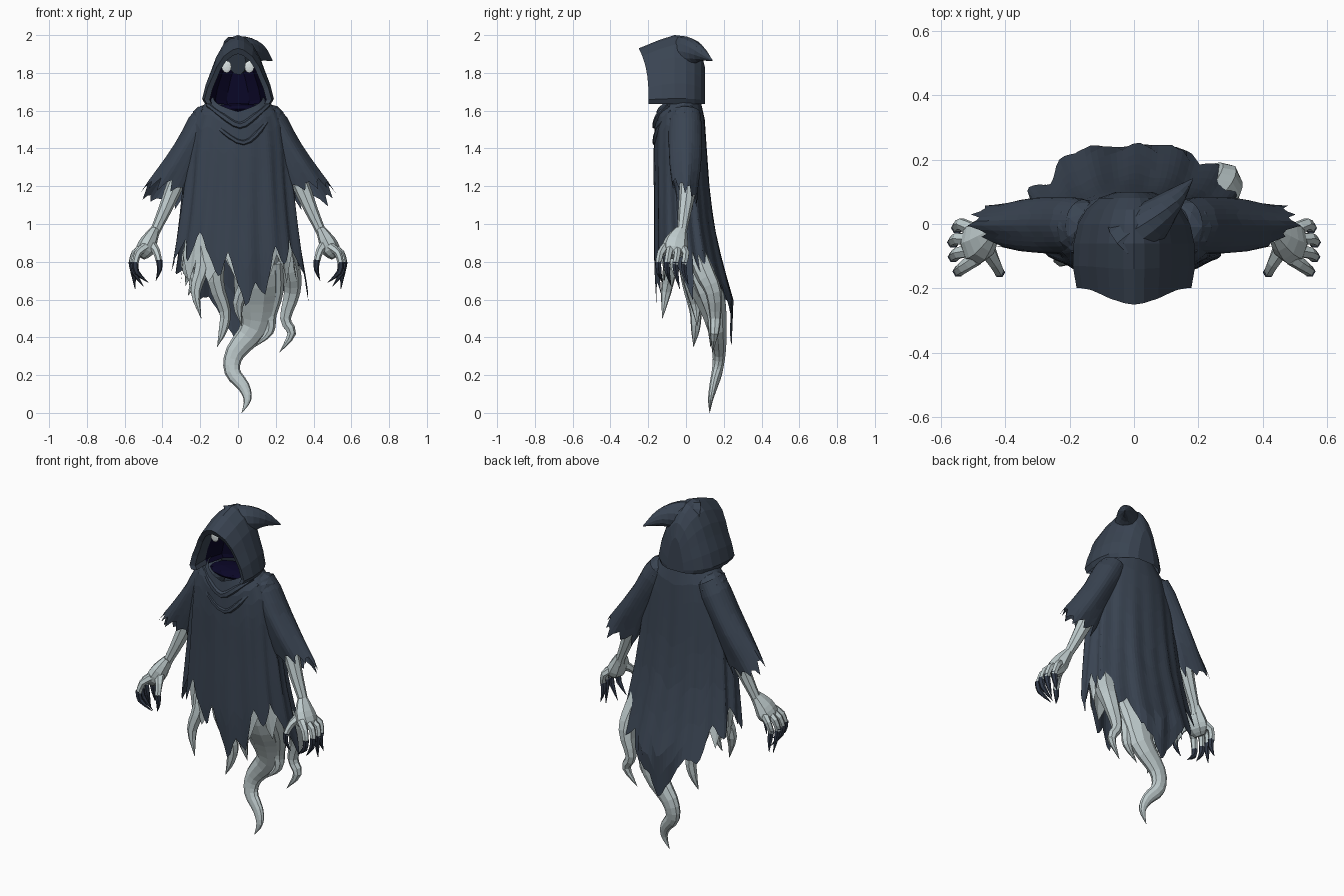
import bpy, bmesh, math, random
from mathutils import Vector

if "Cube" in bpy.data.objects:
    bpy.data.objects.remove(bpy.data.objects["Cube"])

random.seed(4)


def material(name, rgb):
    m = bpy.data.materials.new(name)
    m.diffuse_color = (*rgb, 1)
    m.use_nodes = True
    m.node_tree.nodes["Principled BSDF"].inputs["Base Color"].default_value = m.diffuse_color
    return m


CLOTH = material("slate cloth", (0.042, 0.058, 0.085))
PALE = material("pale flesh", (0.52, 0.60, 0.61))
CLAW = material("dark claw", (0.030, 0.040, 0.064))
VOID = material("dark void", (0.003, 0.002, 0.020))
EYE = material("eye white", (0.70, 0.76, 0.76))


def finish(name, bm, *mats):
    bmesh.ops.recalc_face_normals(bm, faces=bm.faces)
    me = bpy.data.meshes.new(name)
    bm.to_mesh(me)
    bm.free()
    for m in mats:
        me.materials.append(m)
    ob = bpy.data.objects.new(name, me)
    bpy.context.collection.objects.link(ob)
    return ob


def table(rows, x):
    """Linear lookup in rows sorted by their first value."""
    if x <= rows[0][0]:
        return rows[0][1:]
    for a, b in zip(rows, rows[1:]):
        if x <= b[0]:
            f = (x - a[0]) / (b[0] - a[0])
            return [p + (q - p) * f for p, q in zip(a[1:], b[1:])]
    return rows[-1][1:]


def loft(rings, closed=True, caps=False, mat_rule=None):
    bm = bmesh.new()
    vs = [[bm.verts.new(p) for p in r] for r in rings]
    n = len(vs[0])
    for j in range(len(vs) - 1):
        for i in range(n if closed else n - 1):
            k = (i + 1) % n
            f = bm.faces.new((vs[j][i], vs[j][k], vs[j + 1][k], vs[j + 1][i]))
            if mat_rule:
                f.material_index = mat_rule(j)
    if caps:
        for j in (0, -1):
            f = bm.faces.new(vs[j])
            if mat_rule:
                f.material_index = mat_rule(0 if j == 0 else len(vs) - 2)
    return bm


def tube(name, path, mat, sides=8, squash=1.0, side=1, steps=3):
    """Tapered limb through (x, y, z, radius) points, rounded by a spline."""
    P = [Vector(p) for p in path]
    P = [2 * P[0] - P[1]] + P + [2 * P[-1] - P[-2]]
    pts = []
    for i in range(1, len(P) - 2):
        a, b, c, d = P[i - 1:i + 3]
        for s in range(steps):
            t = s / steps
            pts.append(0.5 * (2 * b + (c - a) * t + (2 * a - 5 * b + 4 * c - d) * t * t
                              + (3 * b - a - 3 * c + d) * t ** 3))
    pts.append(P[-2])
    rings = []
    for i, p in enumerate(pts):
        t = (pts[min(i + 1, len(pts) - 1)] - pts[max(i - 1, 0)]).to_3d().normalized()
        u = t.cross(Vector((0, 1, 0))).normalized()
        v = u.cross(t)
        r = max(p.w, 0.001)
        ring = []
        for k in range(sides):
            a = 2 * math.pi * k / sides
            q = p.to_3d() + r * math.cos(a) * u + r * squash * math.sin(a) * v
            ring.append((q.x * side, q.y, q.z))
        rings.append(ring)
    return finish(name, loft(rings, caps=True), mat)


def ball(name, loc, size, mat):
    bm = bmesh.new()
    bmesh.ops.create_icosphere(bm, subdivisions=2, radius=1)
    for v in bm.verts:
        v.co = [l + s * c for l, s, c in zip(loc, size, v.co)]
    return finish(name, bm, mat)


# Cloak body: z, half width, front y, back y
BODY = [(0.35, .30, -.14, .24), (0.6, .375, -.155, .252), (0.8, .345, -.168, .195),
        (1.0, .315, -.168, .15), (1.2, .29, -.168, .125), (1.4, .27, -.17, .11),
        (1.55, .245, -.165, .10), (1.62, .20, -.15, .09), (1.68, .13, -.12, .07)]
# Ragged hem height by angle, 0 at the front, positive towards +x
HEM = [(-180, .37), (-168, .48), (-155, .62), (-143, .60), (-130, .80), (-115, .72), (-104, .90),
       (-92, .82), (-78, .75), (-62, .92), (-52, .79), (-38, .98), (-17, .70), (-9, .86), (7, .55),
       (15, .70), (24, .62), (35, .90), (46, .77), (58, .92), (72, .76), (87, .60), (99, .84),
       (110, .73), (122, .82), (135, .64), (144, .68), (155, .54), (168, .47), (176, .35), (180, .37)]


def ragged_shell(name, mat, hem, scale, top, dip, cols=120, rows=11):
    """Folded sheet hanging from a neck line that dips at the front."""
    jag = [random.uniform(-.012, .012) for _ in range(cols)]
    rings = []
    for j in range(rows + 1):
        ring = []
        for i in range(cols):
            deg = -180 + 360 * i / cols
            th = math.radians(deg)
            z0 = top - dip * max(0, 1 - abs(deg) / 65)
            t = j / rows
            z = z0 + (table(hem, deg)[0] + jag[i] - z0) * t
            a, yf, yb = table(BODY, z)
            fold = scale * (1 + min(t * 2, 1) * (.022 * math.sin(9 * th + 1.5 * z)
                                                 + .02 * math.sin(17 * th - 2 * z) - .01))
            ring.append((a * fold * math.sin(th),
                         (yf + yb) / 2 - (yb - yf) / 2 * fold * math.cos(th), z))
        rings.append(ring)
    return finish(name, loft(rings), mat)


ragged_shell("cloak", CLOTH, HEM, 1.0, 1.67, .075)
inner_hem = [(-180 + 15 * i, .84 if i % 2 else .68) for i in range(25)]
ragged_shell("inner_skirt", PALE, inner_hem, 0.86, 1.1, 0, cols=48, rows=5)

# Draped collar folds
tube("collar_fold_upper", [(-.16, -.09, 1.63, .012), (-.08, -.145, 1.57, .018), (.01, -.16, 1.52, .02),
                           (.09, -.145, 1.57, .018), (.16, -.09, 1.63, .012)], CLOTH, 6)
tube("collar_fold_lower", [(-.19, -.08, 1.60, .008), (-.08, -.152, 1.49, .014), (.03, -.162, 1.43, .016),
                           (.12, -.148, 1.50, .014), (.19, -.08, 1.60, .008)], CLOTH, 6)

# Hood: arches from inner back, out over the rim, to outer back
ARCH = [(.92, 0), (1, .08), (.9, .3), (.75, .5), (.62, .68), (.42, .86), (.17, .97), (0, 1)]
ARCH = [(-x, z) for x, z in ARCH] + [(x, z) for x, z in reversed(ARCH[:-1])]
STATIONS = [(.06, .06, 1.84, 0), (.02, .12, 1.92, 0), (-.09, .15, 1.93, 0), (-.185, .150, 1.90, .05),
            (-.198, .178, 1.93, .052), (-.13, .19, 1.975, .01), (-.06, .187, 2.0, 0), (0, .174, 1.993, 0),
            (.045, .148, 1.965, 0), (.08, .108, 1.91, 0), (.10, .055, 1.83, 0)]
rings = [[(w * x, y - f * z ** 3, 1.635 + (zt - 1.635) * z) for x, z in ARCH] for y, w, zt, f in STATIONS]
finish("hood", loft(rings, closed=False, caps=True, mat_rule=lambda j: 1 if j < 2 else 0), CLOTH, VOID)
tube("hood_tip", [(-.02, -.06, 1.89, .105), (.05, .005, 1.91, .083), (.115, .07, 1.905, .048),
                  (.182, .14, 1.865, .002)], CLOTH, 12, .8)
ball("neck_shadow", (0, -.03, 1.61), (.15, .095, .03), VOID)

# Tail and trailing wisps
tube("tail", [(.10, .0, 1.0, .10), (.10, .06, .75, .12), (.10, .13, .6, .115), (.085, .165, .45, .075),
              (-.015, .175, .32, .052), (-.03, .165, .22, .042), (.03, .145, .14, .032),
              (.05, .13, .07, .02), (.02, .125, 0, .001)], PALE, 10, .7)
WISPS = [[(.22, .02, .95, .05), (.275, .09, .76, .055), (.285, .145, .64, .045), (.25, .155, .5, .03),
          (.283, .15, .42, .024), (.22, .14, .32, .001)],
         [(.19, .04, .8, .05), (.2, .10, .64, .04), (.17, .14, .52, .034), (.165, .14, .43, .024),
          (.09, .13, .35, .001)],
         [(-.12, 0, .95, .07), (-.12, .02, .7, .045), (-.07, .05, .54, .032), (-.08, .05, .44, .024),
          (-.11, .04, .35, .001)],
         [(-.19, -.04, .95, .05), (-.19, -.08, .78, .04), (-.225, -.105, .64, .028), (-.195, -.125, .5, .001)],
         [(-.24, .03, .92, .04), (-.27, .05, .78, .036), (-.24, .05, .70, .022), (-.265, .04, .62, .001)],
         [(.03, -.02, .95, .07), (.05, .02, .72, .045), (.0, .05, .58, .03), (.02, .06, .46, .001)]]
for i, w in enumerate(WISPS):
    tube(f"wisp_{i + 1}", w, PALE, 7)

# Mirrored parts
for s, tag in ((1, "right"), (-1, "left")):
    ball(f"eye_{tag}", (s * .060, -.13, 1.832), (.026, .008, .033), EYE)

    # Ragged sleeve: short in front, longer at the outer edge and the back, hanging full on the inside
    cols, rows = 30, 7
    axis, out = Vector((.5, 0, -.866)), Vector((.866, 0, .5))
    length = []
    for i in range(cols):
        a = 2 * math.pi * i / cols
        length.append(.43 + .07 * max(math.cos(a), 0) + .10 * max(math.sin(a), 0)
                      + (.035 if i % 3 == 0 else -.02) + random.uniform(-.02, .02))
    rings = []
    for j in range(rows + 1):
        ring = []
        for i in range(cols):
            a = 2 * math.pi * i / cols
            d = length[i] * j / rows
            rp, rq = table([(0, .065, .08), (.08, .078, .088), (.2, .07, .088), (.34, .078, .082),
                            (.5, .095, .062)], d)
            k = 1 + .06 * math.sin(5 * a + 1) * j / rows
            inner = 1.25 if math.cos(a) < 0 else 1
            p = Vector((.155, -.005, 1.59)) + axis * d + out * rp * k * inner * math.cos(a)
            ring.append((s * p.x, p.y + rq * k * math.sin(a), p.z))
        rings.append(ring)
    finish(f"sleeve_{tag}", loft(rings, caps=False), CLOTH)
    ball(f"shoulder_{tag}", (s * .165, -.01, 1.555), (.085, .09, .08), CLOTH)

    # Bony arm and palm
    tube(f"arm_{tag}", [(.28, .01, 1.32, .045), (.335, .01, 1.2, .045), (.385, -.005, 1.08, .036),
                        (.435, -.02, .97, .027), (.455, -.03, .92, .03)], PALE, 8, side=s)
    tube(f"palm_{tag}", [(.44, -.025, .97, .024), (.47, -.05, .91, .045), (.495, -.06, .86, .048),
                         (.515, -.065, .825, .025)], PALE, 8, 1.4, side=s, steps=2)
    # Fingers with hooked claws: y, knuckle x, claw tip x, tip z
    for n, (y, kx, tx, tz) in enumerate([(-.135, .545, .475, .69), (-.09, .56, .50, .67),
                                         (-.045, .562, .545, .655), (0, .55, .55, .68)]):
        tube(f"finger_{n + 1}_{tag}", [(.49, y * .6 - .025, .88, .024), (kx - .015, y, .845, .019),
                                       (kx, y - .012, .785, .017)], PALE, 6, side=s, steps=2)
        tube(f"claw_{n + 1}_{tag}", [(kx, y - .012, .80, .018), (kx - .008, y - .008, .745, .015),
                                     (tx, y + .012, tz, .001)], CLAW, 6, side=s, steps=2)
    tube(f"thumb_{tag}", [(.465, -.06, .90, .03), (.432, -.12, .855, .02), (.418, -.15, .80, .016)],
         PALE, 6, side=s, steps=2)
    tube(f"thumb_claw_{tag}", [(.418, -.15, .81, .017), (.415, -.148, .76, .013), (.435, -.13, .70, .001)],
         CLAW, 6, side=s, steps=2)
